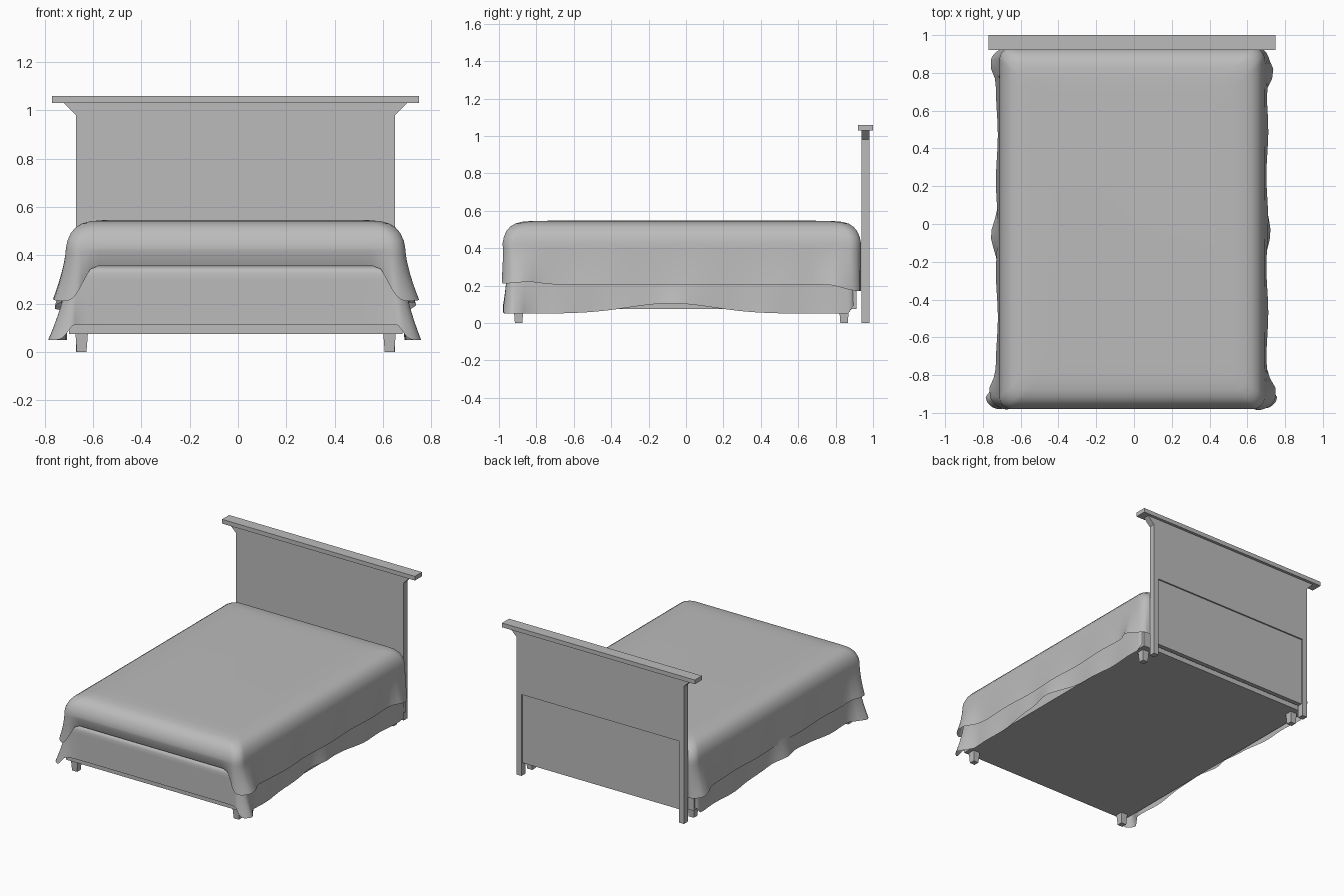
import bpy, bmesh
from math import sin, cos, pi, exp

if "Cube" in bpy.data.objects:
    bpy.data.objects.remove(bpy.data.objects["Cube"])

CX = -0.01  # the bed sits slightly off centre because of the uneven cloth

# Mid grey for every part
grey = bpy.data.materials.new("mid_grey")
grey.diffuse_color = (.5, .5, .5, 1)
grey.use_nodes = True
grey.node_tree.nodes["Principled BSDF"].inputs["Base Color"].default_value = grey.diffuse_color


def make(name, verts, faces, smooth=False):
    mesh = bpy.data.meshes.new(name)
    mesh.from_pydata(verts, [], faces)
    mesh.materials.append(grey)
    bm = bmesh.new()
    bm.from_mesh(mesh)
    bmesh.ops.recalc_face_normals(bm, faces=bm.faces)
    bm.to_mesh(mesh)
    bm.free()
    obj = bpy.data.objects.new(name, mesh)
    bpy.context.collection.objects.link(obj)
    if smooth:
        bpy.ops.object.select_all(action='DESELECT')
        obj.select_set(True)
        bpy.context.view_layer.objects.active = obj
        bpy.ops.object.shade_smooth_by_angle(angle=0.9)
    return obj


def prism(name, outline, y0, y1):
    """Extrude an x-z outline along y."""
    n = len(outline)
    verts = [(CX + x, y, z) for y in (y0, y1) for x, z in outline]
    faces = [tuple(range(n)), tuple(range(2 * n - 1, n - 1, -1))]
    faces += [(i, (i + 1) % n, n + (i + 1) % n, n + i) for i in range(n)]
    return make(name, verts, faces)


def box(name, x0, x1, y0, y1, z0, z1):
    return prism(name, [(x0, z0), (x1, z0), (x1, z1), (x0, z1)], y0, y1)


def smoothstep(a, b, v):
    t = min(1, max(0, (v - a) / (b - a)))
    return t * t * (3 - 2 * t)


def bump(d2, width):
    return exp(-d2 / (width * width))


def perimeter(hx, hy, r, arc=10, straight=36):
    """Rounded rectangle as (x, y, normal x, normal y), counter-clockwise."""
    pts = []
    for k, (sx, sy) in enumerate([(1, 1), (-1, 1), (-1, -1), (1, -1)]):
        for i in range(arc + 1):
            a = (k + i / arc) * pi / 2
            pts.append((sx * (hx - r) + r * cos(a), sy * (hy - r) + r * sin(a), cos(a), sin(a)))
        x, y, nx, ny = pts[-1]
        dx, dy = ((-2 * (hx - r) * sx, 0) if k % 2 == 0 else (0, -2 * (hy - r) * sy))
        for i in range(1, straight):
            pts.append((x + dx * i / straight, y + dy * i / straight, nx, ny))
    return pts


def drape(name, hx, y0, y1, r, shoulder, crown, hem, flare, rows=8):
    """Cloth: hanging skirt from hem to shoulder, then crown rings (inset, z)."""
    hy, cy = (y1 - y0) / 2, (y0 + y1) / 2
    ring = perimeter(hx, hy, r)
    n = len(ring)
    verts = []
    for j in range(rows, -1, -1):
        t = j / rows
        for x, y, nx, ny in ring:
            out = flare(x, y + cy, nx, ny) * t ** 1.5
            z = shoulder + (hem(x, y + cy) - shoulder) * t
            verts.append((CX + x + nx * out, cy + y + ny * out, z))
    for inset, z in crown:
        for x, y, nx, ny in ring:
            verts.append((CX + x * (1 - inset / hx), cy + y * (1 - inset / hy), z))
    levels = rows + 1 + len(crown)
    faces = [(j * n + i, j * n + (i + 1) % n, (j + 1) * n + (i + 1) % n, (j + 1) * n + i)
             for j in range(levels - 1) for i in range(n)]
    faces.append(tuple(range((levels - 1) * n, levels * n)))
    return make(name, verts, faces, smooth=True)


# Headboard: upper board with flared top corners, posts, recessed panel, cap
prism("headboard_upper", [(-.66, .58), (.66, .58), (.66, .98), (.71, 1.03), (-.71, 1.03), (-.66, .98)],
      .937, .98)
for s, side in ((-1, "left"), (1, "right")):
    box(f"headboard_post_{side}", *sorted((s * .66, s * .62)), .937, .98, 0, .58)
box("headboard_lower_panel", -.62, .62, .938, .97, .09, .58)
box("headboard_cap", -.76, .76, .92, 1.0, 1.03, 1.06)

# Box base and tapered feet
box("bed_base", -.69, .69, -.935, .912, .075, .335)
for sx in (-1, 1):
    for y, end in ((-.895, "front"), (.845, "back")):
        verts = [(CX + sx * .637 + a * h, y + b * h, z) for z, h in ((0, .02), (.08, .026))
                 for a, b in ((-1, -1), (1, -1), (1, 1), (-1, 1))]
        faces = [(3, 2, 1, 0), (4, 5, 6, 7)] + [(i, (i + 1) % 4, 4 + (i + 1) % 4, 4 + i) for i in range(4)]
        make(f"foot_{end}_{'left' if sx < 0 else 'right'}", verts, faces)


# Under sheet hanging low at the sides, with flaps at the front corners
def sheet_hem(x, y):
    side = .05 + .055 * bump((y + .08) ** 2, .32)
    if y < -.85:
        return .112 + (side - .112) * smoothstep(.665, .69, abs(x))
    return side if y < .86 else side + .05 * smoothstep(.86, .9, y)


def sheet_flare(x, y, nx, ny):
    corner = .07 * bump((abs(x) - .69) ** 2 + (y + .91) ** 2, .055) * (.35 + .65 * abs(nx))
    fold = .05 * bump((y + .06) ** 2, .1) * (1 if x < 0 else .6)
    side = abs(nx) * (.008 + fold + .006 * sin(y * 17 + x))
    return corner + side


drape("under_sheet", .696, -.957, .905, .04, .325, [(.006, .343), (.02, .352), (.06, .357)],
      sheet_hem, sheet_flare)


# Thick cover: long at the sides, short and tucked under at the front
def cover_hem(x, y):
    side = .205 + .015 * bump((y + .85) ** 2, .1) - .035 * smoothstep(.75, .93, y)
    if y < -.8:
        return .357 + (side - .357) * smoothstep(.58, .69, abs(x))
    return side


def cover_flare(x, y, nx, ny):
    if y > .925:
        return 0
    front = -.02 * max(0, -ny) * (1 - smoothstep(.58, .67, abs(x)))
    flaps = .045 * bump((y + .89) ** 2, .07) + .038 * bump((y - (.8 if x > 0 else .85)) ** 2, .06)
    return front + abs(nx) * (.014 + flaps + .005 * sin(y * 13 + 2 * x))


drape("bed_cover", .702, -.98, .935, .065, .43,
      [(.006, .46), (.02, .492), (.04, .515), (.065, .531), (.1, .541), (.16, .546), (.25, .547)],
      cover_hem, cover_flare)
